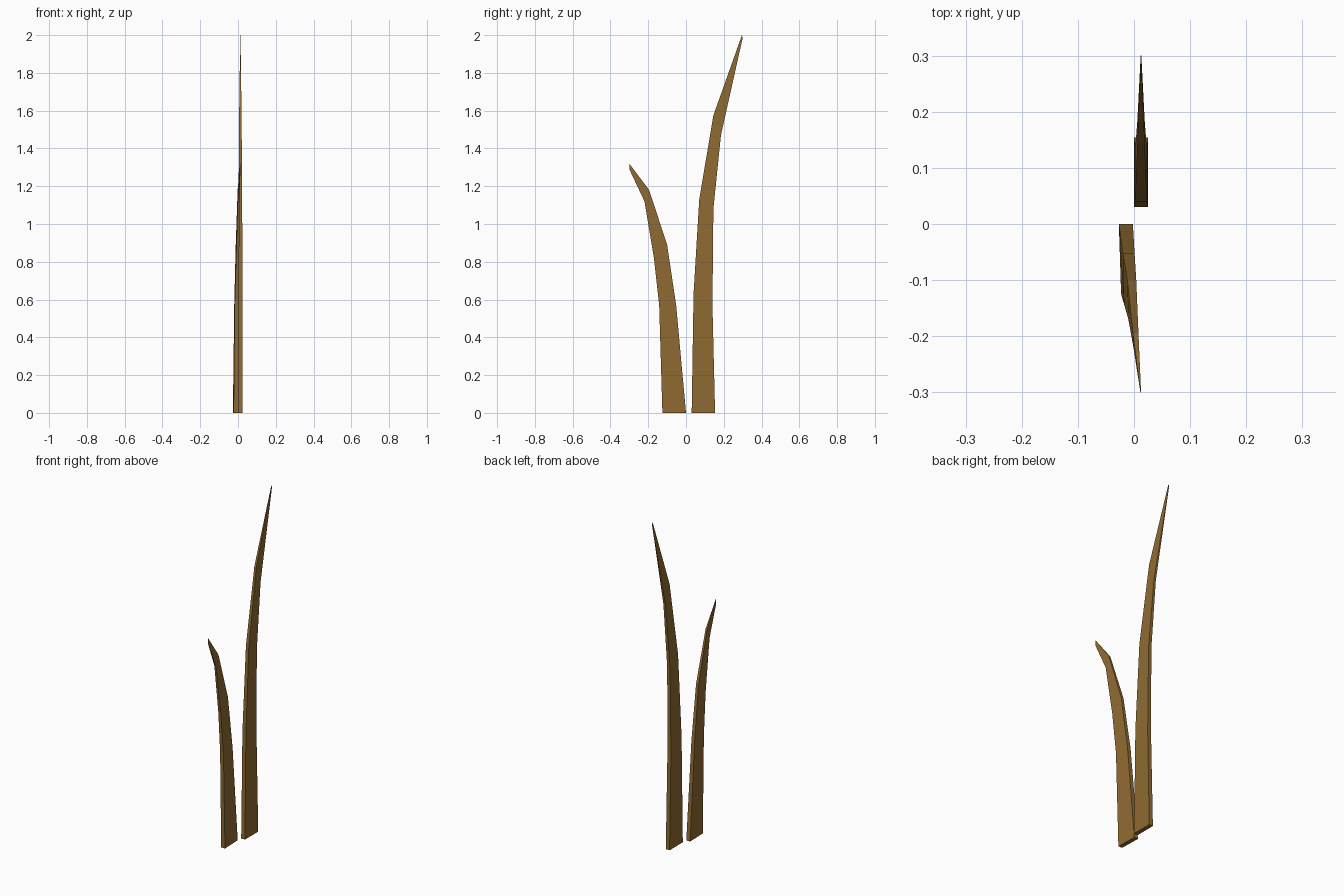
import bpy, bmesh

if "Cube" in bpy.data.objects:
    bpy.data.objects.remove(bpy.data.objects["Cube"])

mat = bpy.data.materials.new("dry grass brown")
mat.diffuse_color = (0.275, 0.145, 0.032, 1)
mat.use_nodes = True
mat.node_tree.nodes["Principled BSDF"].inputs["Base Color"].default_value = mat.diffuse_color


def blade(name, rings):
    """Loft four-sided rings; ring = (y0, z0, y1, z1, x_lo0, x_hi0, x_lo1, x_hi1)."""
    bm = bmesh.new()
    loops = []
    for y0, z0, y1, z1, a0, b0, a1, b1 in rings:
        pts = [(a0, y0, z0), (b0, y0, z0), (b1, y1, z1), (a1, y1, z1)]
        loops.append([bm.verts.new(p) for p in pts])
    for lo, hi in zip(loops, loops[1:]):
        for i in range(4):
            j = (i + 1) % 4
            bm.faces.new((lo[i], lo[j], hi[j], hi[i]))
    bm.faces.new(loops[0][::-1])
    bm.faces.new(loops[-1])
    bmesh.ops.recalc_face_normals(bm, faces=bm.faces)
    me = bpy.data.meshes.new(name)
    bm.to_mesh(me)
    bm.free()
    me.materials.append(mat)
    ob = bpy.data.objects.new(name, me)
    bpy.context.collection.objects.link(ob)


# tall blade, symmetric taper about x = 0.0125
tall = [(0.03, 0, 0.154, 0, 0.0125), (0.04, 0.63, 0.14, 0.57, 0.0115),
        (0.07, 1.13, 0.145, 1.08, 0.0095), (0.145, 1.575, 0.185, 1.47, 0.0065),
        (0.296, 2.0, 0.30, 1.985, 0.0006)]
c = 0.0125
blade("tall_grass_blade",
      [(y0, z0, y1, z1, c - h, c + h, c - h, c + h) for y0, z0, y1, z1, h in tall])

# short blade, bending to -y and leaning slightly to +x
blade("short_grass_blade", [
    (-0.125, 0, 0, 0, -0.023, 0.002, -0.027, -0.002),
    (-0.142, 0.57, -0.052, 0.57, -0.018, 0.004, -0.020, 0.001),
    (-0.17, 0.82, -0.10, 0.89, -0.010, 0.006, -0.012, 0.004),
    (-0.22, 1.12, -0.195, 1.18, -0.001, 0.009, -0.002, 0.008),
    (-0.30, 1.29, -0.30, 1.32, 0.0114, 0.0126, 0.0114, 0.0126),
])
